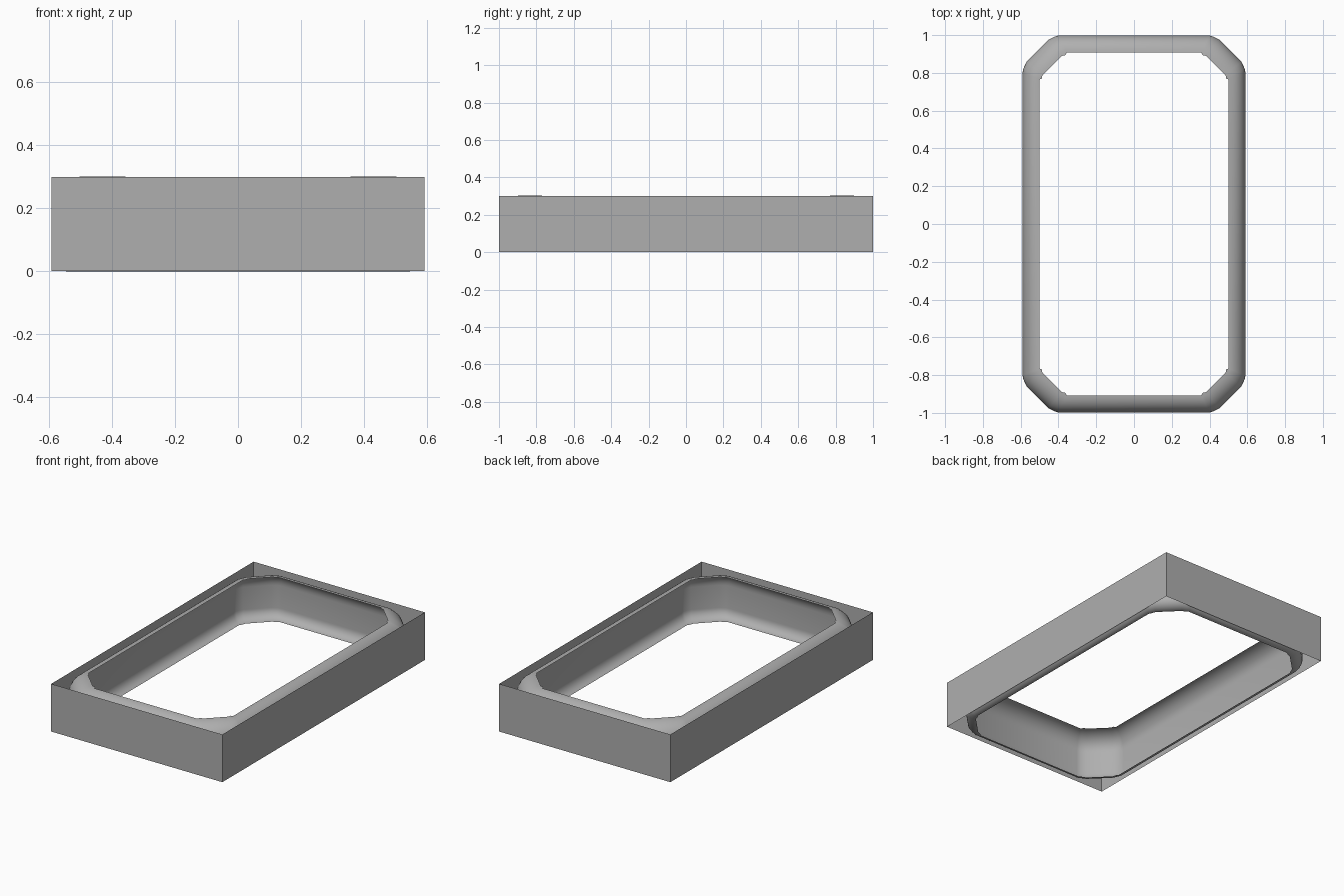
import bpy, bmesh, math
from mathutils import Vector

if "Cube" in bpy.data.objects:
    bpy.data.objects.remove(bpy.data.objects["Cube"])

HX, HY, TOP = 0.592, 1.0, 0.30

grey = bpy.data.materials.new("dark_grey")
grey.diffuse_color = (0.43, 0.43, 0.43, 1)
grey.use_nodes = True
grey.node_tree.nodes["Principled BSDF"].inputs["Base Color"].default_value = grey.diffuse_color


def make_object(name, bm, smooth=False):
    mesh = bpy.data.meshes.new(name)
    bm.to_mesh(mesh)
    bm.free()
    mesh.materials.append(grey)
    obj = bpy.data.objects.new(name, mesh)
    bpy.context.collection.objects.link(obj)
    if smooth:
        bpy.ops.object.select_all(action='DESELECT')
        obj.select_set(True)
        bpy.context.view_layer.objects.active = obj
        bpy.ops.object.shade_smooth_by_angle(angle=math.radians(40))
    return obj


# Outer walls: four thin upright panels, open at top and bottom
bm = bmesh.new()
corners = [(-HX, -HY), (HX, -HY), (HX, HY), (-HX, HY)]
low = [bm.verts.new((x, y, 0.002)) for x, y in corners]
high = [bm.verts.new((x, y, TOP)) for x, y in corners]
for i in range(4):
    j = (i + 1) % 4
    bm.faces.new((low[i], low[j], high[j], high[i]))
make_object("outer_walls", bm)

# Plan of one corner: outer point, inner lip point, extra lip height
quarter = [
    ((0.590, 0.80), (0.500, 0.765), 0.0),
    ((0.587, 0.82), (0.488, 0.770), 0.002),
    ((0.568, 0.86), (0.485, 0.788), 0.002),
    ((0.452, 0.976), (0.382, 0.890), 0.002),
    ((0.420, 0.992), (0.363, 0.894), 0.002),
    ((0.400, 0.998), (0.356, 0.908), 0.0),
]

# Mirror the corner into a full counter-clockwise loop of stations
stations = []
for sx, sy in ((1, 1), (-1, 1), (-1, -1), (1, -1)):
    part = quarter if sx * sy > 0 else quarter[::-1]
    for o, n, lift in part:
        stations.append((Vector((o[0] * sx, o[1] * sy)),
                         Vector((n[0] * sx, n[1] * sy)), lift))

# Channel cross-section: wide upper shoulder, upright middle, smaller lower lip
STEPS = 10
UPPER, LOWER, LOWER_LIP = 0.10, 0.06, 0.55
arc = [math.pi / 2 * i / STEPS for i in range(STEPS + 1)]
profile = [(LOWER_LIP * (1 - math.sin(a)), LOWER * (1 - math.cos(a))) for a in arc]
profile += [(1 - math.sin(a), TOP - UPPER * (1 - math.cos(a))) for a in reversed(arc)]

# Inner ring: rolled channel swept round the chamfered loop
bm = bmesh.new()
rows = []
for outer, inner, lift in stations:
    row = []
    for t, z in profile:
        p = outer.lerp(inner, t)
        row.append(bm.verts.new((p.x, p.y, z + lift * t * (z > TOP / 2))))
    rows.append(row)
for i, row in enumerate(rows):
    nxt = rows[(i + 1) % len(rows)]
    for k in range(len(profile) - 1):
        bm.faces.new((row[k], nxt[k], nxt[k + 1], row[k + 1]))
make_object("inner_ring", bm, smooth=True)
